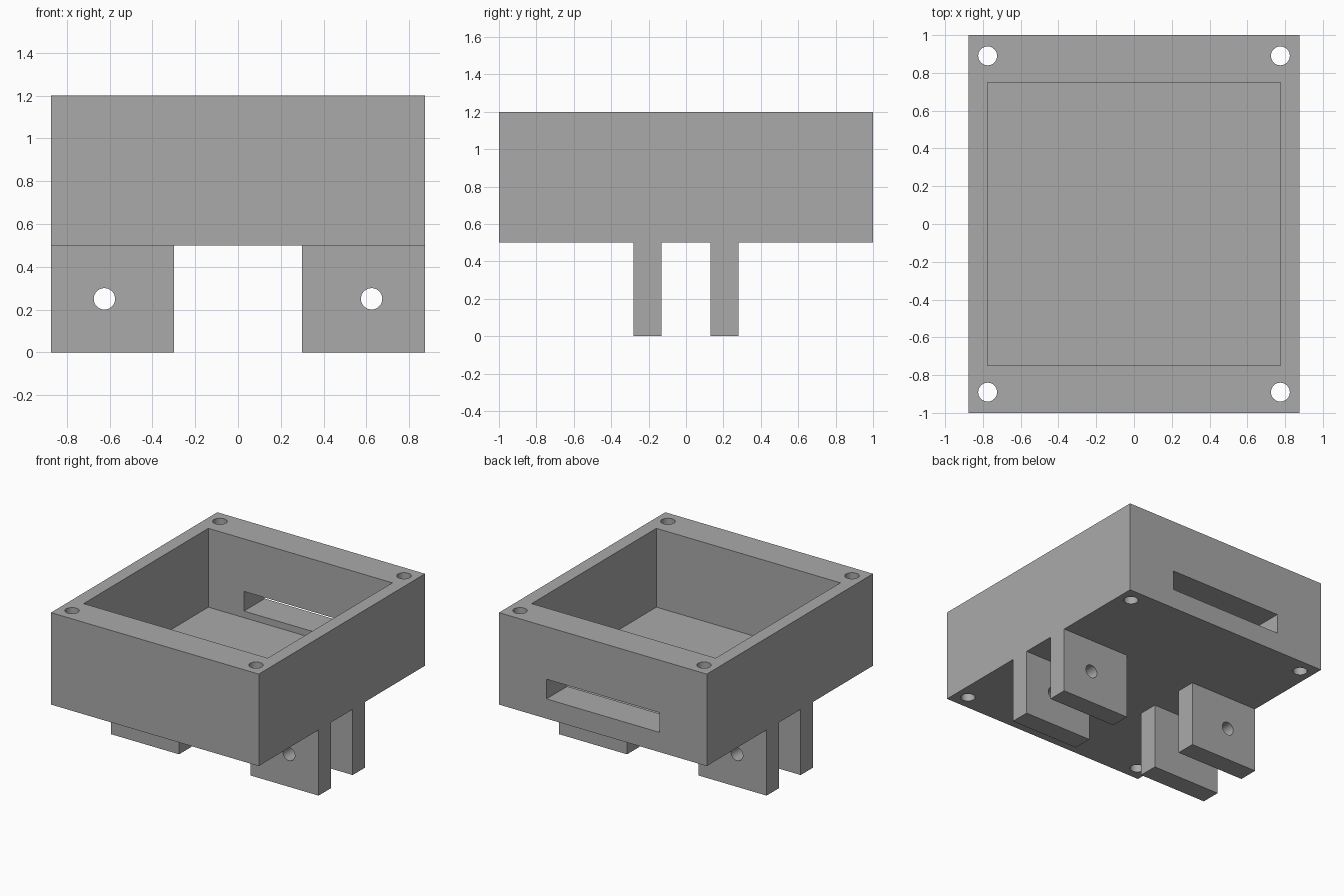
import bpy
import math

default = bpy.data.objects.get("Cube")
if default:
    bpy.data.objects.remove(default, do_unlink=True)

grey = bpy.data.materials.new("plain grey")
grey.use_nodes = True
colour = (0.4, 0.4, 0.4, 1)
grey.diffuse_color = colour
grey.node_tree.nodes["Principled BSDF"].inputs["Base Color"].default_value = colour


def box(name, low, high):
    """Box between two opposite corners."""
    centre = [(a + b) / 2 for a, b in zip(low, high)]
    bpy.ops.mesh.primitive_cube_add(size=1, location=centre)
    ob = bpy.context.object
    ob.name = name
    ob.scale = [b - a for a, b in zip(low, high)]
    bpy.ops.object.transform_apply(location=True, rotation=True, scale=True)
    ob.data.materials.append(grey)
    return ob


def drill(name, centre, depth, tilt=0):
    """Round cutter, upright unless tilted about x."""
    bpy.ops.mesh.primitive_cylinder_add(vertices=32, radius=0.05, depth=depth,
                                        location=centre, rotation=(tilt, 0, 0))
    ob = bpy.context.object
    ob.name = name
    bpy.ops.object.transform_apply(location=True, rotation=True, scale=True)
    ob.data.materials.append(grey)
    return ob


def combine(target, tool, operation):
    """Apply a boolean to the target and discard the tool."""
    tool.hide_render = True
    mod = target.modifiers.new(tool.name, 'BOOLEAN')
    mod.object, mod.operation, mod.solver = tool, operation, 'EXACT'
    bpy.context.view_layer.objects.active = target
    bpy.ops.object.modifier_apply(modifier=mod.name)
    bpy.data.objects.remove(tool, do_unlink=True)


# Open-topped tray
housing = box("bracket_housing", (-0.875, -1, 0.5), (0.875, 1, 1.2))
combine(housing, box("cavity", (-0.775, -0.75, 0.6), (0.775, 0.75, 1.4)), 'DIFFERENCE')

# Slot through the back wall
combine(housing, box("back_slot", (-0.475, 0.6, 0.65), (0.475, 1.2, 0.8)), 'DIFFERENCE')

# Two pairs of mounting lugs under the tray
for side in (-1, 1):
    for end in (-1, 1):
        xs = sorted((side * 0.3, side * 0.875))
        ys = sorted((end * 0.13, end * 0.28))
        lug = box("mounting_lug", (xs[0], ys[0], 0), (xs[1], ys[1], 0.55))
        combine(housing, lug, 'UNION')

# Pivot holes through the lugs and screw holes in the corners
for side in (-1, 1):
    pivot = drill("pivot_hole", (side * 0.625, 0, 0.25), 1, math.pi / 2)
    combine(housing, pivot, 'DIFFERENCE')
    for end in (-1, 1):
        screw = drill("screw_hole", (side * 0.775, end * 0.89, 0.85), 1)
        combine(housing, screw, 'DIFFERENCE')

# Smooth hole walls, crisp box edges
bpy.ops.object.select_all(action='DESELECT')
housing.select_set(True)
bpy.context.view_layer.objects.active = housing
bpy.ops.object.shade_smooth_by_angle(angle=math.radians(30))
